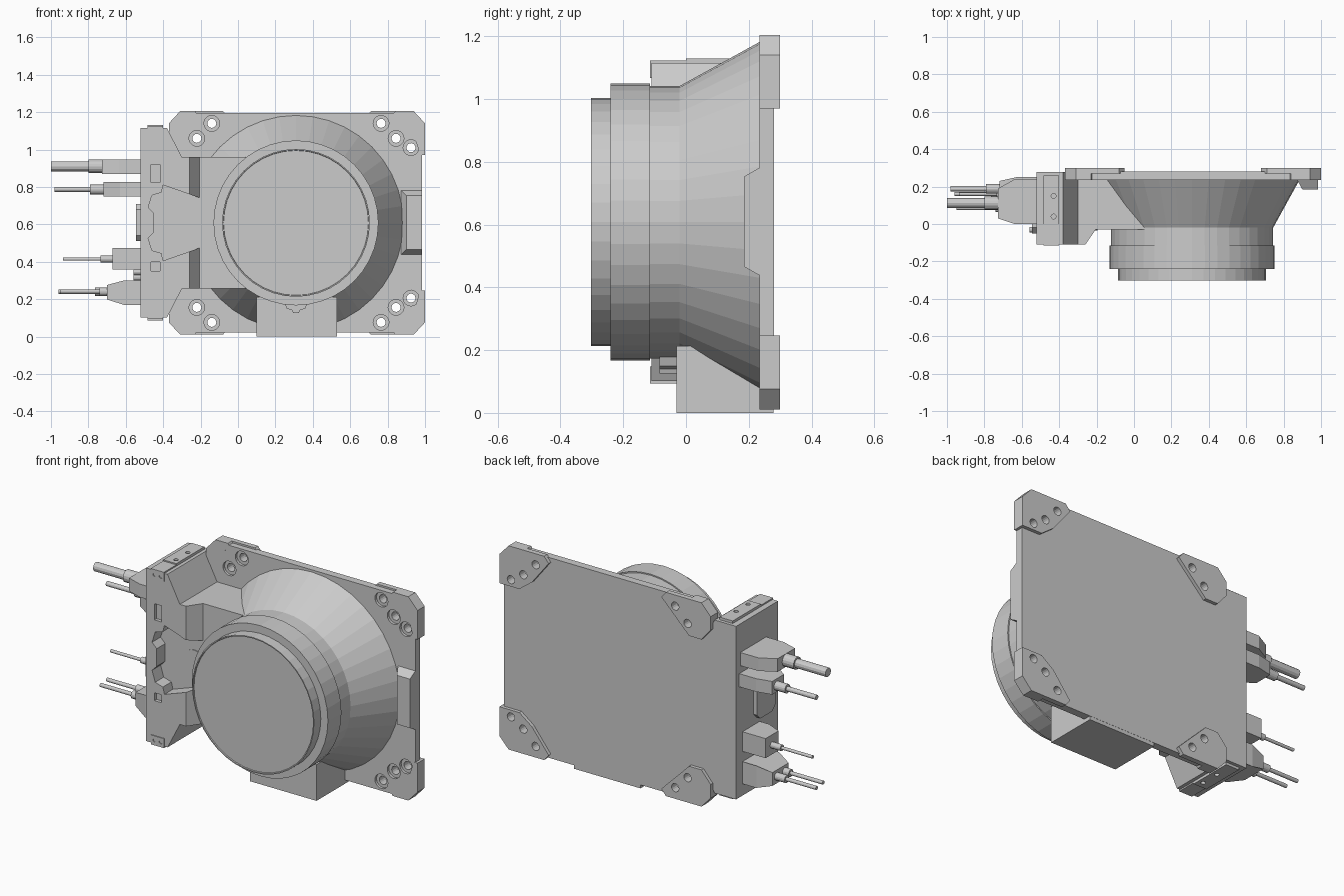
import bpy, bmesh, math
from mathutils import Vector

if "Cube" in bpy.data.objects:
    bpy.data.objects.remove(bpy.data.objects["Cube"])

CX, CZ = 0.31, 0.608          # lens axis / mirror height


def finish(name, bm):
    bmesh.ops.recalc_face_normals(bm, faces=bm.faces)
    me = bpy.data.meshes.new(name)
    bm.to_mesh(me)
    bm.free()
    ob = bpy.data.objects.new(name, me)
    bpy.context.collection.objects.link(ob)
    return ob


def prism(name, pts, axis, a, b):
    """Extrude a 2D outline along an axis: x uses (y,z), y uses (x,z), z uses (x,y)."""
    i = 'xyz'.index(axis)

    def co(p, d):
        c = list(p)
        c.insert(i, d)
        return c
    bm = bmesh.new()
    lo = [bm.verts.new(co(p, a)) for p in pts]
    hi = [bm.verts.new(co(p, b)) for p in pts]
    bm.faces.new(lo)
    bm.faces.new(hi)
    n = len(pts)
    for k in range(n):
        bm.faces.new((lo[k], lo[(k + 1) % n], hi[(k + 1) % n], hi[k]))
    return finish(name, bm)


def box(name, x0, x1, y0, y1, z0, z1):
    return prism(name, [(x0, y0), (x1, y0), (x1, y1), (x0, y1)], 'z', z0, z1)


def rod(name, axis, u, v, r, a, b, n=16):
    ring = [(u + r * math.cos(2 * math.pi * k / n), v + r * math.sin(2 * math.pi * k / n)) for k in range(n)]
    return prism(name, ring, axis, a, b)


def flip(pts):
    return [(x, 2 * CZ - z) for x, z in pts]


def mirrored(pts):
    return pts + flip(pts)[::-1]


def cut(ob, cutters):
    for c in cutters:
        m = ob.modifiers.new('cut', 'BOOLEAN')
        m.object, m.operation, m.solver = c, 'DIFFERENCE', 'EXACT'
    dg = bpy.context.evaluated_depsgraph_get()
    me = bpy.data.meshes.new_from_object(ob.evaluated_get(dg))
    ob.modifiers.clear()
    ob.data = me


def discard(cutters):
    for c in cutters:
        bpy.data.objects.remove(c)


# Mounting plate with raised corner pads
plate = prism('mounting_plate', mirrored([(-0.36, 1.14), (-0.31, 1.195), (0.94, 1.195), (0.985, 1.14)])[::-1],
              'y', 0.235, 0.28)
pad_l = [(-0.05, 1.17), (-0.08, 1.205), (-0.31, 1.205), (-0.37, 1.14), (-0.37, 1.06), (-0.31, 0.99), (-0.23, 0.99)]
pad_r = [(0.68, 1.17), (0.71, 1.205), (0.94, 1.205), (1.0, 1.14), (1.0, 0.97), (0.87, 0.97), (0.79, 1.03)]
edge_l = [(-0.22, 1.19), (-0.23, 1.205), (-0.31, 1.205), (-0.37, 1.14), (-0.37, 1.06), (-0.35, 1.05), (-0.30, 1.1)]
edge_r = [(0.83, 1.19), (0.84, 1.205), (0.94, 1.205), (1.0, 1.14), (1.0, 0.97), (0.975, 0.97), (0.93, 1.11)]
pads = []
for side, pad, edge in (('left', pad_l, edge_l), ('right', pad_r, edge_r)):
    for level, f in (('upper', list), ('lower', flip)):
        pads.append(prism(f'{level}_{side}_back_pad', f(pad), 'y', 0.27, 0.30))
        prism(f'{level}_{side}_corner_edge', f(edge), 'y', 0.234, 0.299)

# Counterbored bolt holes
holes = []
for x, z in ((-0.22, 1.06), (-0.14, 1.14), (0.765, 1.14), (0.845, 1.06), (0.925, 1.01)):
    for zz in (z, 2 * CZ - z):
        holes.append(rod('hole', 'y', x, zz, 0.024, 0.1, 0.4))
        holes.append(rod('counterbore', 'y', x, zz, 0.042, 0.1, 0.25, 20))
for ob in [plate] + pads:
    cut(ob, holes)
discard(holes)

# Lens housing: stepped barrel flaring into a cone
bm = bmesh.new()
N = 40
profile = [(0.387, -0.297), (0.389, -0.303), (0.395, -0.303), (0.395, -0.24), (0.441, -0.24),
           (0.441, -0.115), (0.434, -0.115), (0.434, -0.02), (0.575, 0.236)]
rings = [[bm.verts.new((CX + r * math.cos(2 * math.pi * k / N), y, CZ + r * math.sin(2 * math.pi * k / N)))
          for k in range(N)] for r, y in profile]
for p, q in zip(rings, rings[1:]):
    for k in range(N):
        bm.faces.new((p[k], p[(k + 1) % N], q[(k + 1) % N], q[k]))
bm.faces.new(rings[0])
bm.faces.new(rings[-1])
finish('lens_housing', bm)
prism('index_tab', [(0.25, 0.18), (0.26, 0.15), (0.29, 0.14), (0.295, 0.125), (0.325, 0.125),
                    (0.33, 0.14), (0.36, 0.15), (0.37, 0.18)], 'y', -0.085, -0.02)

# Box under the lens
box('lower_box', 0.10, 0.53, -0.03, 0.279, 0.0, 0.213)

# Bevelled latch on the right edge
latch = box('side_latch', 0.87, 0.985, 0.185, 0.24, 0.435, 0.785)
for v in latch.data.vertices:
    if v.co.y < 0.2:
        v.co.z = CZ + (v.co.z - CZ) * 0.82
        v.co.x = max(v.co.x, 0.90)

# Connector body on the left, with sloped step toward the lens
side = prism('connector_block', mirrored([(-0.52, 1.115), (-0.38, 1.115), (-0.30, 0.96)]), 'y', -0.11, 0.279)
body = prism('inner_body', [(-0.30, -0.11), (-0.26, -0.11), (-0.205, -0.03), (0.2, -0.03), (0.2, 0.24), (-0.30, 0.24)],
             'z', 2 * CZ - 0.96, 0.96)
cutters = [prism('recess', mirrored([(-0.10, 0.705), (-0.40, 0.81), (-0.41, 0.77), (-0.46, 0.755), (-0.48, 0.69),
                                     (-0.45, 0.66)]), 'y', -0.2, -0.031),
           box('window_a', -0.465, -0.418, -0.2, -0.09, 0.825, 0.92),
           box('window_b', -0.465, -0.418, -0.2, -0.09, 0.352, 0.398)]
cut(side, cutters)
cut(body, cutters[:1])
discard(cutters)
rod('round_button', 'y', -0.262, CZ, 0.066, -0.034, -0.02, 24)

# Top and bottom mounting strips with screws
for level, s in (('upper', 1), ('lower', -1)):
    zs = sorted((CZ + s * 0.50, CZ + s * 0.522))
    strip = box(level + '_strip', -0.485, -0.40, 0.0, 0.26, *zs)
    drill = [rod('drill', 'z', -0.43, y, 0.013, zs[0] - 0.1, zs[1] + 0.1) for y in (0.04, 0.15)]
    cut(strip, drill)
    discard(drill)
    zt = sorted((CZ + s * 0.46, CZ + s * 0.515))
    tab = box(level + '_front_tab', -0.485, -0.40, -0.115, 0.0, *zt)
    drill = [rod('drill', 'y', x, CZ + s * 0.485, 0.011, -0.2, -0.105) for x in (-0.46, -0.42)]
    cut(tab, drill)
    discard(drill)

# Socket cover and small connectors on the left face
prism('socket_cover', [(-0.05, 0.54), (-0.02, 0.51), (0.09, 0.51), (0.12, 0.54), (0.12, 0.68), (0.09, 0.71),
                       (-0.02, 0.71), (-0.05, 0.68)], 'x', -0.545, -0.51)
for k, z in enumerate((0.315, 0.345)):
    rod(f'small_jack_{k}', 'x', -0.03, z, 0.015, -0.56, -0.51, 12)

# Plugs: tapered boot, collar and cable
# (name, boot end x, z range, y range at root, tip y range, cables (y, z, collar x, collar r, end x, r))
plugs = [
    ('power', -0.727, (0.87, 0.947), (0.0, 0.24), (0.03, 0.19), [(0.112, 0.91, -0.80, 0.036, -1.0, 0.026)]),
    ('video', -0.72, (0.75, 0.827), (0.06, 0.25), (0.12, 0.23), [(0.188, 0.787, -0.79, 0.026, -0.98, 0.014)]),
    ('data', -0.67, (0.36, 0.475), (0.06, 0.22), (0.10, 0.22), [(0.16, 0.415, -0.735, 0.018, -0.935, 0.009)]),
    ('control', -0.70, (0.17, 0.30), (0.01, 0.22), (0.05, 0.20),
     [(0.16, 0.24, -0.765, 0.022, -0.96, 0.011), (0.085, 0.24, -0.74, 0.022, -0.95, 0.011)]),
]
for name, xe, (z0, z1), (a0, a1), (b0, b1), cables in plugs:
    xm = xe + 0.09
    boot = prism(name + '_boot', [(-0.51, a0), (xm, a0), (xe, b0), (xe, b1), (xm, a1), (-0.51, a1)], 'z', z0, z1)
    if name == 'control':
        for v in boot.data.vertices:
            if v.co.x < xm - 0.01:
                v.co.z = 0.24 + (v.co.z - 0.24) * 0.6
    for k, (y, z, xc, rc, xt, r) in enumerate(cables):
        rod(f'{name}_collar_{k}', 'x', y, z, rc, xc, xe + 0.02)
        rod(f'{name}_cable_{k}', 'x', y, z, r, xt, xc + 0.01, 12)
